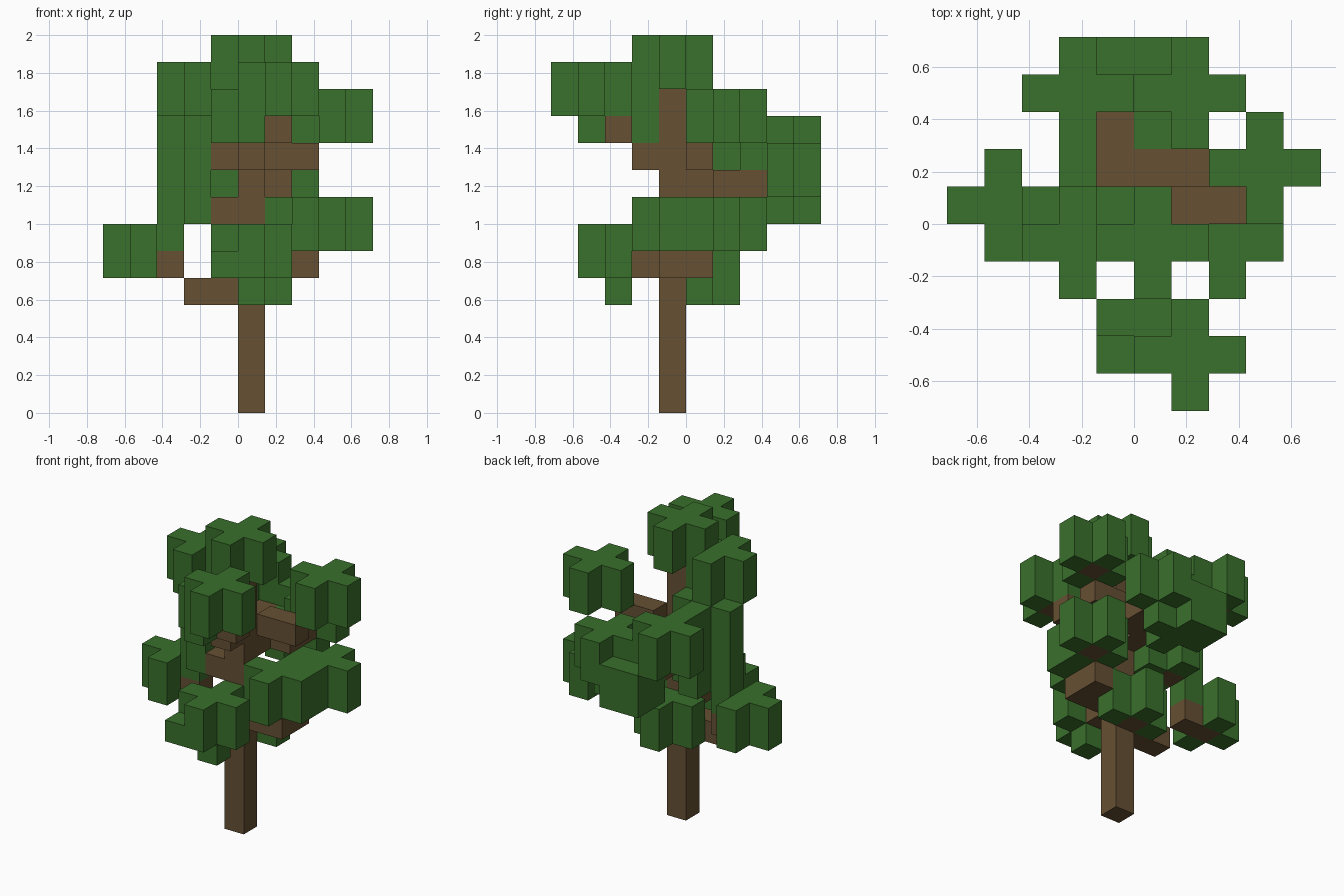
import bpy, bmesh
from mathutils import Vector

if "Cube" in bpy.data.objects:
    bpy.data.objects.remove(bpy.data.objects["Cube"], do_unlink=True)

S = 2 / 14  # block size


def material(name, rgb):
    m = bpy.data.materials.new(name)
    m.use_nodes = True
    m.diffuse_color = (*rgb, 1)
    m.node_tree.nodes["Principled BSDF"].inputs["Base Color"].default_value = (*rgb, 1)
    return m


leaf = material("leaf green", (0.042, 0.162, 0.025))
bark = material("bark brown", (0.133, 0.080, 0.033))

SIDES = [Vector(d) for d in ((1, 0, 0), (-1, 0, 0), (0, 1, 0), (0, -1, 0), (0, 0, 1), (0, 0, -1))]
PLUS = [(0, 0), (1, 0), (-1, 0), (0, 1), (0, -1)]

parts = {}   # part name -> (material, cells)
filled = {}  # cell -> part name


def add_part(name, mat, cells):
    """Claim the cells that are still free for this part."""
    own = [c for c in cells if c not in filled]
    filled.update({c: name for c in own})
    parts[name] = (mat, own)


def clump(x, y, z, height=2):
    """Plus-shaped tuft of leaves, open below its centre."""
    return [(x + i, y + j, z + k) for k in range(height) for i, j in PLUS]


# Trunk
add_part("trunk", bark, [(0, -1, z) for z in range(13)])

# Branches, each ending in the centre of a tuft
branches = {
    "low_right_branch": [(-1, -1, 4), (-2, -1, 4), (-3, 0, 5), (-4, 0, 5)],
    "low_front_branch": [(0, -2, 5)],
    "low_left_branch": [(1, -1, 5), (2, -1, 5), (2, 0, 5), (2, -1, 6), (3, 1, 6)],
    "low_back_branch": [(0, 0, 4)],
    "middle_right_branch": [(-1, -1, 7), (-2, 0, 7)],
    "middle_back_branch": [(0, 0, 8), (0, 1, 8), (1, 1, 8), (1, 2, 8), (1, 3, 8)],
    "back_right_branch": [(-1, 1, 8), (-1, 2, 8), (-2, 3, 9)],
    "high_left_branch": [(1, 0, 9), (2, 0, 9), (3, 1, 10)],
    "high_right_branch": [(-1, -1, 9), (-1, -1, 10), (-2, -1, 11)],
    "high_front_branch": [(0, -2, 9), (0, -3, 10), (1, -3, 10), (1, -4, 11)],
}
for name, cells in branches.items():
    add_part(name, bark, cells)

# Leaf tufts
tufts = {
    "crown_leaves": clump(0, -1, 12),
    "high_front_leaves": clump(1, -4, 11),
    "under_front_leaves": clump(0, -3, 10),
    "high_right_leaves": clump(-2, -1, 11),
    "high_left_leaves": clump(3, 1, 10),
    "middle_right_leaves": clump(-2, 0, 7, 4),
    "back_right_leaves": clump(-2, 3, 9),
    "back_left_leaves": clump(1, 3, 8),
    "back_leaves": clump(0, 3, 7) + [(-1, 4, 7), (-1, 4, 8)],
    "low_left_leaves": clump(3, 1, 6),
    "low_front_left_leaves": clump(2, -1, 6),
    "low_front_leaves": clump(0, -3, 5) + [(-1, -4, 5), (0, -3, 4)],
    "low_right_leaves": clump(-4, 0, 5),
    "low_back_leaves": clump(0, 0, 4),
}
for name, cells in tufts.items():
    add_part(name, leaf, cells)


def build(name, mat, cells):
    """Make the outer faces of a part's blocks."""
    bm = bmesh.new()
    for c in cells:
        centre = Vector(c) + Vector((0.5, 0.5, 0.5))
        for n in SIDES:
            if tuple(int(v) for v in Vector(c) + n) in filled:
                continue
            u = Vector((n.y, n.z, n.x))
            w = n.cross(u)
            corners = [(centre + (n + a * u + b * w) / 2) * S
                       for a, b in ((1, 1), (-1, 1), (-1, -1), (1, -1))]
            bm.faces.new([bm.verts.new(p) for p in corners])
    bmesh.ops.remove_doubles(bm, verts=bm.verts, dist=S / 100)
    bmesh.ops.dissolve_limit(bm, angle_limit=0.01, verts=bm.verts, edges=bm.edges)
    mesh = bpy.data.meshes.new(name)
    bm.to_mesh(mesh)
    bm.free()
    mesh.materials.append(mat)
    bpy.context.collection.objects.link(bpy.data.objects.new(name, mesh))


for name, (mat, cells) in parts.items():
    if cells:
        build(name, mat, cells)
